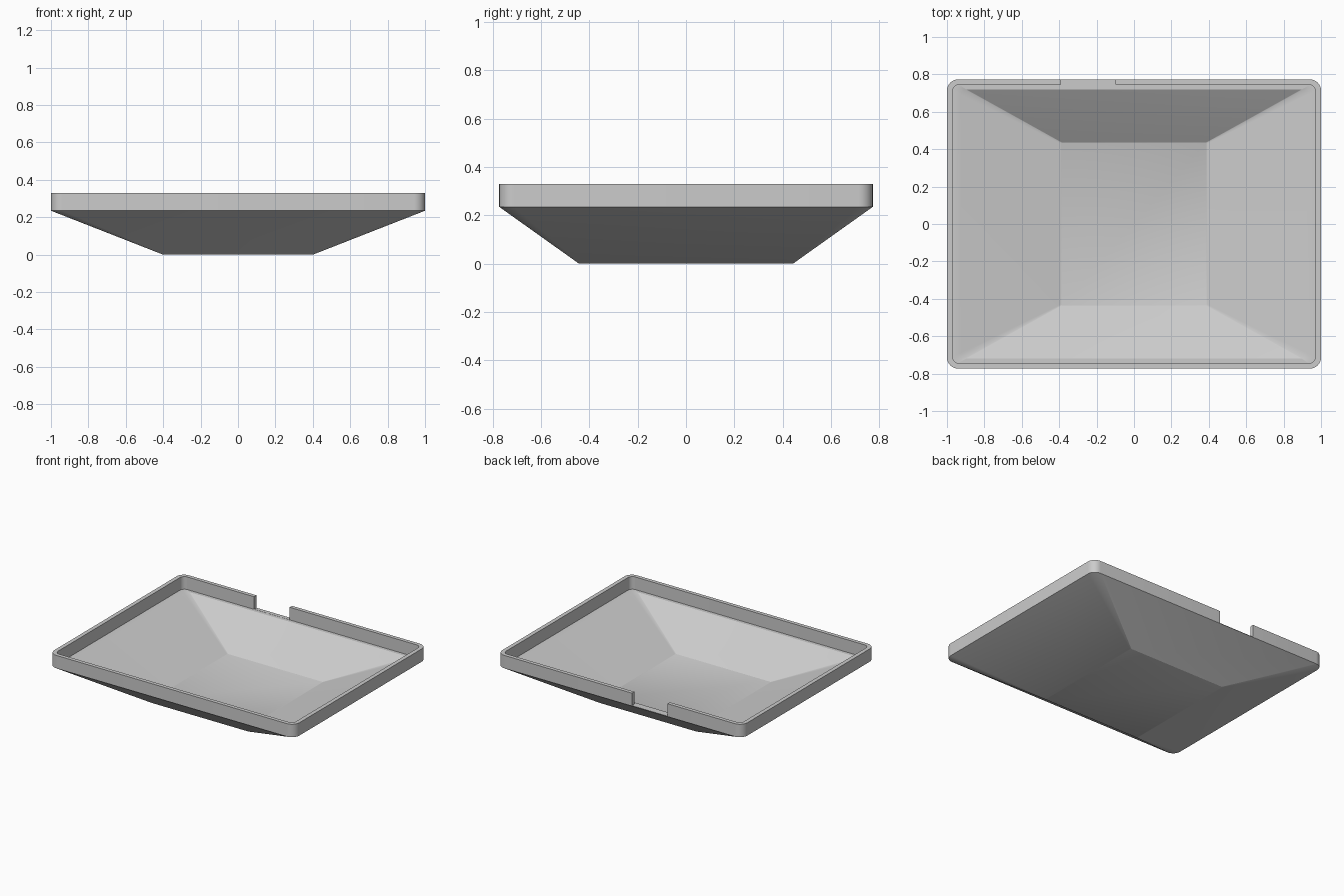
import bpy
import bmesh
from math import cos, sin, pi, radians

if "Cube" in bpy.data.objects:
    bpy.data.objects.remove(bpy.data.objects["Cube"])

CORNER_STEPS = 8

grey = bpy.data.materials.new("light grey")
grey.use_nodes = True
colour = (0.6, 0.6, 0.6, 1)
grey.diffuse_color = colour
grey.node_tree.nodes["Principled BSDF"].inputs["Base Color"].default_value = colour


def ring(bm, half_x, half_y, radius, z):
    """Rounded rectangle of vertices, anticlockwise from above."""
    verts = []
    for i, (sx, sy) in enumerate([(1, 1), (-1, 1), (-1, -1), (1, -1)]):
        for s in range(CORNER_STEPS + 1):
            a = (i + s / CORNER_STEPS) * pi / 2
            verts.append(bm.verts.new((sx * (half_x - radius) + radius * cos(a),
                                       sy * (half_y - radius) + radius * sin(a), z)))
    return verts


# Tray: rings from the underside, up the outside, over the rim, down to the floor
profile = [
    (0.40, 0.443, 0.006, 0.0),
    (1.0, 0.773, 0.06, 0.235),
    (1.0, 0.773, 0.06, 0.33),
    (0.97, 0.745, 0.035, 0.33),
    (0.97, 0.745, 0.035, 0.237),
    (0.925, 0.72, 0.03, 0.237),
    (0.39, 0.435, 0.006, 0.028),
]
bm = bmesh.new()
rings = [ring(bm, *p) for p in profile]
for low, high in zip(rings, rings[1:]):
    n = len(low)
    for i in range(n):
        j = (i + 1) % n
        bm.faces.new((low[i], low[j], high[j], high[i]))
bm.faces.new(rings[0][::-1])
bm.faces.new(rings[-1])
bmesh.ops.recalc_face_normals(bm, faces=bm.faces)
mesh = bpy.data.meshes.new("tray")
bm.to_mesh(mesh)
bm.free()
mesh.materials.append(grey)
tray = bpy.data.objects.new("tray", mesh)
bpy.context.collection.objects.link(tray)

# Notch through the back rim
bpy.ops.mesh.primitive_cube_add(size=1, location=(-0.245, 0.77, 0.338))
cutter = bpy.context.object
cutter.name = "notch_cutter"
cutter.scale = (0.29, 0.07, 0.2)
cutter.hide_render = True
cutter.data.materials.append(grey)

notch = tray.modifiers.new("notch", 'BOOLEAN')
notch.operation = 'DIFFERENCE'
notch.solver = 'EXACT'
notch.object = cutter

bpy.ops.object.select_all(action='DESELECT')
tray.select_set(True)
bpy.context.view_layer.objects.active = tray
bpy.ops.object.modifier_apply(modifier=notch.name)
bpy.data.objects.remove(cutter)
bpy.ops.object.shade_smooth_by_angle(angle=radians(30))
